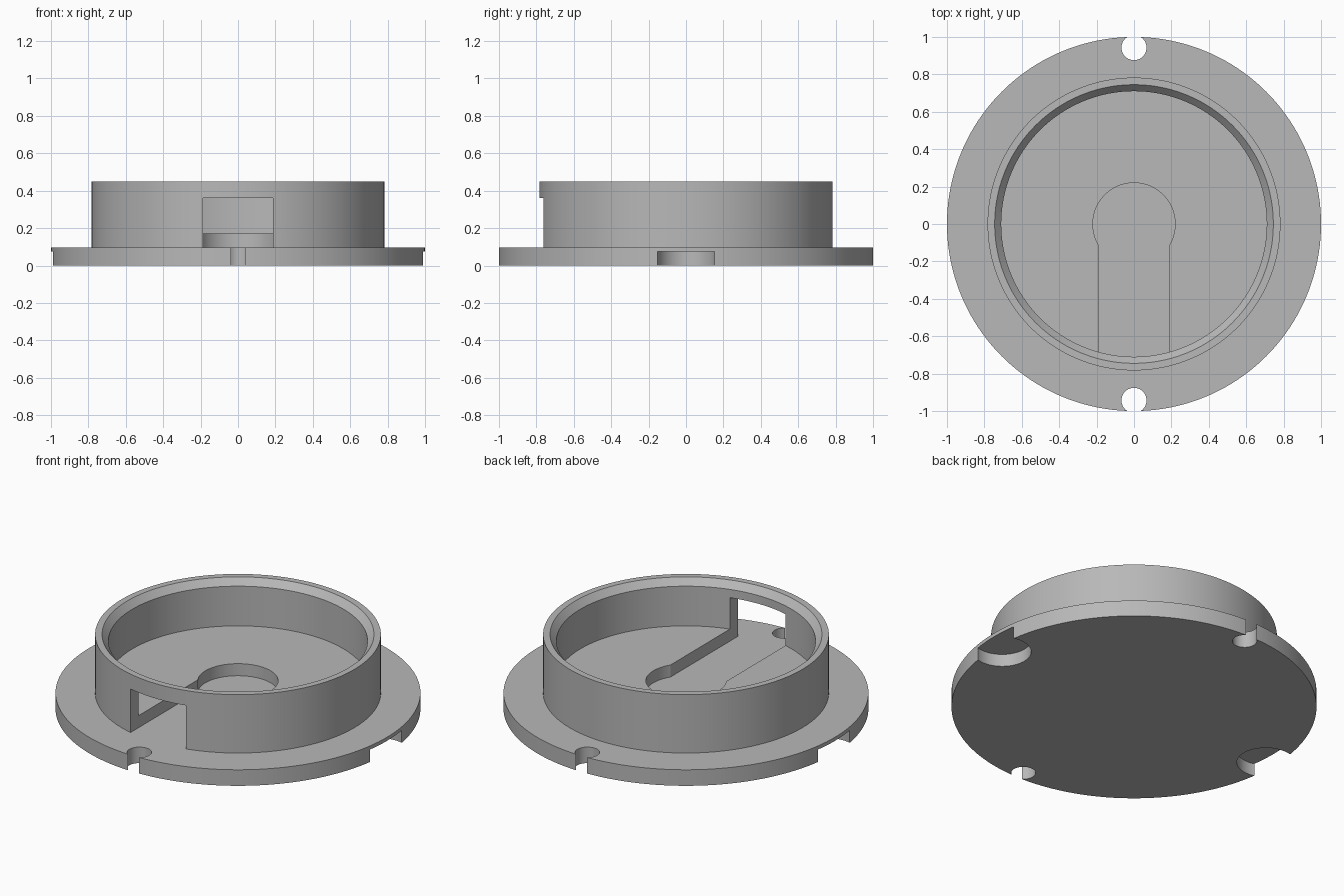
import bpy, bmesh, math

cube = bpy.data.objects.get("Cube")
if cube:
    bpy.data.objects.remove(cube, do_unlink=True)

FLANGE_TOP = 0.097
SEGMENTS = 160

grey = bpy.data.materials.new("light grey")
grey.use_nodes = True
grey.diffuse_color = (0.48, 0.48, 0.48, 1)
grey.node_tree.nodes["Principled BSDF"].inputs["Base Color"].default_value = grey.diffuse_color


def lathe(name, profile):
    """Solid of revolution; the profile starts and ends on the z axis."""
    bm = bmesh.new()
    rings = []
    for r, z in profile:
        if r == 0:
            rings.append([bm.verts.new((0, 0, z))])
        else:
            angles = [2 * math.pi * i / SEGMENTS for i in range(SEGMENTS)]
            rings.append([bm.verts.new((r * math.cos(a), r * math.sin(a), z)) for a in angles])
    for low, high in zip(rings, rings[1:]):
        if len(low) == 1 or len(high) == 1:
            bm.faces.new(high if len(low) == 1 else low)
            continue
        for i in range(SEGMENTS):
            j = (i + 1) % SEGMENTS
            bm.faces.new((low[i], low[j], high[j], high[i]))
    # End caps are single flat faces, so their centre points are not needed
    bmesh.ops.delete(bm, geom=[v for v in bm.verts if not v.link_faces], context='VERTS')
    bmesh.ops.recalc_face_normals(bm, faces=bm.faces)
    mesh = bpy.data.meshes.new(name)
    bm.to_mesh(mesh)
    bm.free()
    obj = bpy.data.objects.new(name, mesh)
    bpy.context.collection.objects.link(obj)
    mesh.materials.append(grey)
    return obj


def round_cutter(x, y, radius, z0, z1):
    bpy.ops.mesh.primitive_cylinder_add(vertices=96, radius=radius, depth=z1 - z0,
                                        location=(x, y, (z0 + z1) / 2))
    return bpy.context.object


def box_cutter(x0, x1, y0, y1, z0, z1):
    bpy.ops.mesh.primitive_cube_add(size=1, location=((x0 + x1) / 2, (y0 + y1) / 2, (z0 + z1) / 2))
    obj = bpy.context.object
    obj.scale = (x1 - x0, y1 - y0, z1 - z0)
    return obj


def cut(obj, cutters):
    for cutter in cutters:
        cutter.hide_render = True
        mod = obj.modifiers.new("cut", 'BOOLEAN')
        mod.operation = 'DIFFERENCE'
        mod.solver = 'EXACT'
        mod.object = cutter
        bpy.context.view_layer.objects.active = obj
        bpy.ops.object.modifier_apply(modifier=mod.name)
        bpy.data.objects.remove(cutter, do_unlink=True)


def smooth(obj):
    bpy.ops.object.select_all(action='DESELECT')
    obj.select_set(True)
    bpy.context.view_layer.objects.active = obj
    bpy.ops.object.shade_smooth_by_angle(angle=math.radians(25))


# Flange with screw notches front and back, blind finger notches underneath at the sides
flange = lathe("flange", [(0, 0), (1, 0), (1, FLANGE_TOP), (0, FLANGE_TOP)])
notches = []
for side in (-1, 1):
    notches.append(round_cutter(0, side * 0.943, 0.067, -0.1, 0.2))
    notches.append(round_cutter(side * 0.943, 0, 0.159, -0.1, 0.075))
cut(flange, notches)
smooth(flange)

# Cup: raised floor, wall and chamfered rim
cup = lathe("cup", [(0, FLANGE_TOP), (0.783, FLANGE_TOP), (0.783, 0.45), (0.745, 0.45),
                    (0.71, 0.41), (0.71, 0.17), (0, 0.17)])
# Keyhole recess in the floor, its channel leaving through a window in the front wall
cut(cup, [round_cutter(0, 0, 0.22, 0.05, 0.3),
          box_cutter(-0.186, 0.186, -0.9, -0.02, 0.05, 0.36)])
smooth(cup)
